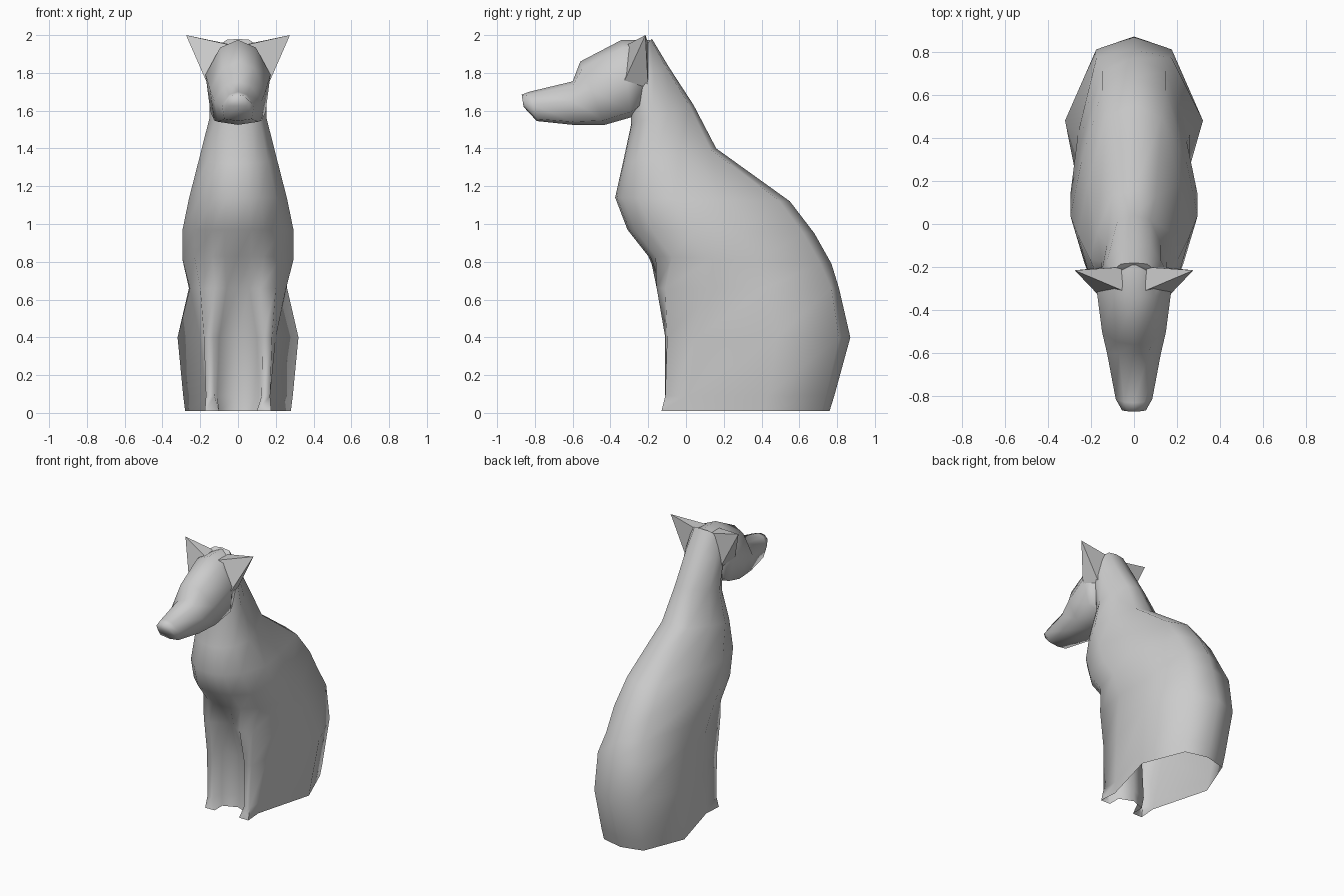
import bpy, bmesh, math
from mathutils import Vector

if "Cube" in bpy.data.objects:
    bpy.data.objects.remove(bpy.data.objects["Cube"])


def finish(name, bm, angle):
    bmesh.ops.recalc_face_normals(bm, faces=bm.faces[:])
    me = bpy.data.meshes.new(name)
    bm.to_mesh(me)
    bm.free()
    ob = bpy.data.objects.new(name, me)
    bpy.context.collection.objects.link(ob)
    bpy.ops.object.select_all(action='DESELECT')
    ob.select_set(True)
    bpy.context.view_layer.objects.active = ob
    bpy.ops.object.shade_smooth_by_angle(angle=math.radians(angle))
    return ob


def loft(name, half_rings, cap_start, cap_end):
    """Mirror each half ring over x = 0 and skin the closed rings."""
    bm = bmesh.new()
    rings = []
    for half in half_rings:
        full = half + [(-x, y, z) for x, y, z in reversed(half[1:-1])]
        rings.append([bm.verts.new(p) for p in full])
    for a, b in zip(rings, rings[1:]):
        n = len(a)
        for i in range(n):
            j = (i + 1) % n
            bm.faces.new((a[i], a[j], b[j], b[i]))
    if cap_start:
        bm.faces.new(rings[0])
    if cap_end:
        bm.faces.new(rings[-1])
    return finish(name, bm, 85)


def slanted(section, start, end, width):
    """Place a half section (width share, position share) between two y-z points."""
    a, b = Vector(start), Vector(end)
    return [(w * width, *a.lerp(b, t)) for w, t in section]


# Body: front legs and haunches below, chest and neck above, open underneath
legs = [
    (0.01, [(0, 0), (.10, -.04), (.10, -.13), (.175, -.13), (.165, 0), (.28, .42), (.16, .72), (0, .76)]),
    (0.09, [(0, 0), (.11, -.03), (.125, -.11), (.17, -.11), (.17, .01), (.29, .43), (.165, .74), (0, .785)]),
    (0.40, [(0, -.01), (.10, -.04), (.13, -.11), (.18, -.10), (.20, .06), (.32, .48), (.175, .81), (0, .87)]),
    (0.66, [(0, -.09), (.06, -.125), (.12, -.155), (.20, -.11), (.255, .15), (.26, .42), (.175, .77), (0, .81)]),
]
rings = [[(x, y, z) for x, y in pts] for z, pts in legs]
torso = [(0, 0), (.24, .01), (.46, .04), (.78, .13), (1, .35), (.83, .60), (.50, .94), (0, 1)]
for front, back, width in [
    ((-.20, .83), (.77, .79), .295),
    ((-.31, .97), (.68, .95), .295),
    ((-.375, 1.14), (.55, 1.12), .26),
    ((-.335, 1.32), (.16, 1.40), .205),
    ((-.29, 1.53), (.04, 1.63), .15),
    ((-.29, 1.75), (-.09, 1.83), .15),
    ((-.27, 1.90), (-.18, 1.98), .12),
]:
    rings.append(slanted(torso, front, back, width))
loft("body", rings, False, True)

# Head: from the nose back to the skull
skull = [(0, 0), (.55, .10), (1, .45), (.85, .93), (0, 1)]
loft("head", [slanted(skull, top, low, w) for top, low, w in [
    ((-.87, 1.685), (-.86, 1.62), .055),
    ((-.83, 1.70), (-.79, 1.545), .085),
    ((-.60, 1.755), (-.60, 1.525), .125),
    ((-.56, 1.86), (-.43, 1.525), .148),
    ((-.34, 1.975), (-.29, 1.565), .172),
    ((-.19, 1.975), (-.25, 1.60), .15),
]], True, True)

# Ears: outward-pointing pyramids with flat backs, blended into the skull
for side, label in ((1, "left"), (-1, "right")):
    bm = bmesh.new()
    base = [(.17, -.325, 1.76), (.05, -.31, 1.95), (.06, -.20, 1.955), (.135, -.20, 1.72)]
    tip = bm.verts.new((side * .275, -.215, 2.0))
    vs = [bm.verts.new((side * x, y, z)) for x, y, z in base]
    bm.faces.new(vs)
    for i in range(4):
        bm.faces.new((vs[i], vs[(i + 1) % 4], tip))
    finish(label + "_ear", bm, 50)
